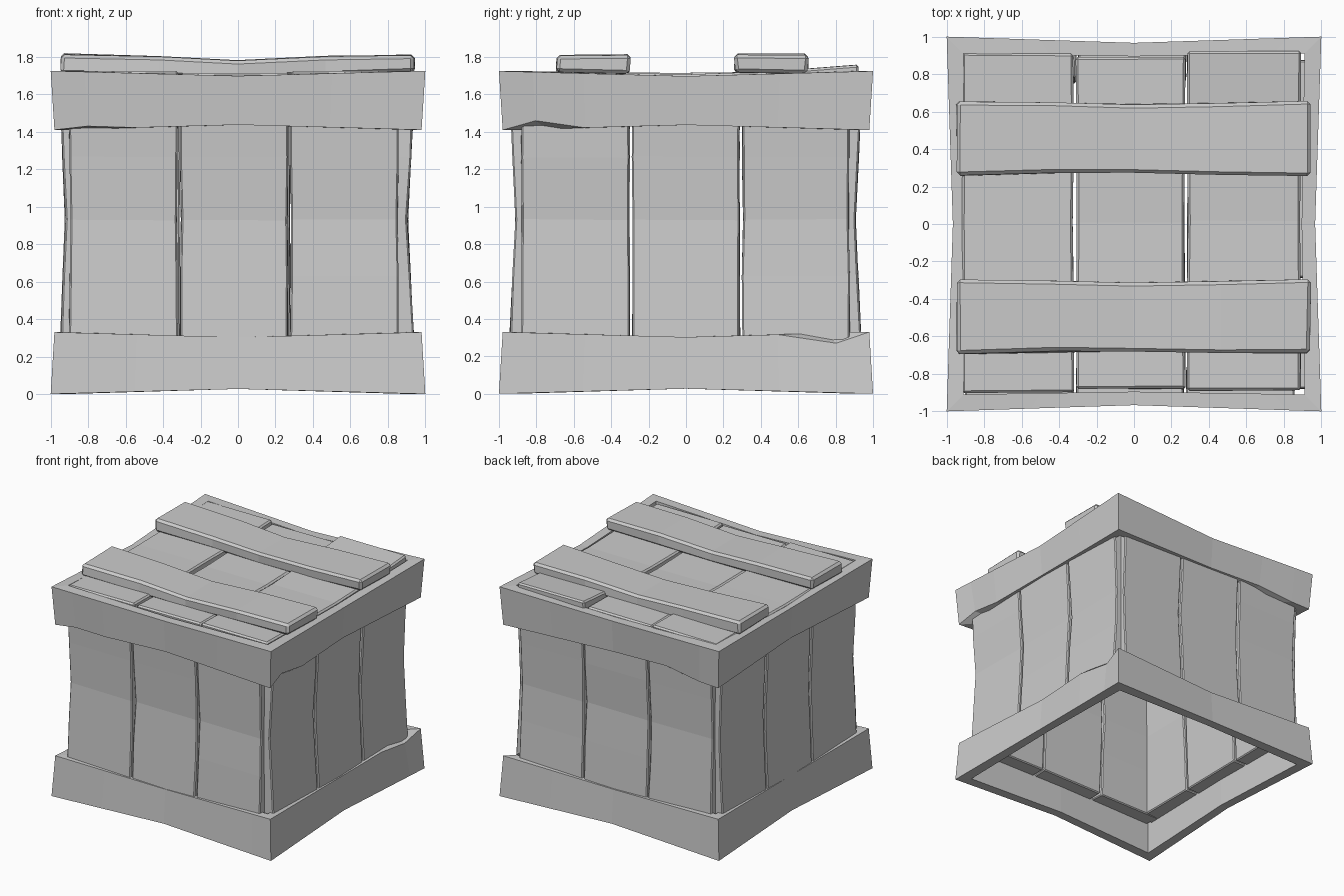
import bpy, bmesh, random
from math import pi
from mathutils import Matrix, Vector

random.seed(4)
cube = bpy.data.objects.get("Cube")
if cube:
    bpy.data.objects.remove(cube)

GREY = (0.6, 0.6, 0.6, 1)
wood = bpy.data.materials.new("plain_grey_wood")
wood.use_nodes = True
wood.diffuse_color = GREY
wood.node_tree.nodes["Principled BSDF"].inputs["Base Color"].default_value = GREY


def finish(name, bm, bevel=0):
    bmesh.ops.recalc_face_normals(bm, faces=bm.faces)
    mesh = bpy.data.meshes.new(name)
    bm.to_mesh(mesh)
    bm.free()
    mesh.materials.append(wood)
    obj = bpy.data.objects.new(name, mesh)
    bpy.context.collection.objects.link(obj)
    if bevel:
        mod = obj.modifiers.new("worn_edges", "BEVEL")
        mod.width = bevel
        mod.segments = 1
        mod.angle_limit = 0.8


def loft(bm, sections, closed):
    """Skin a list of four-point sections, capped or joined in a loop."""
    rows = [[bm.verts.new(p) for p in s] for s in sections]
    pairs = list(zip(rows, rows[1:] + rows[:1])) if closed else list(zip(rows, rows[1:]))
    for a, b in pairs:
        for i in range(4):
            j = (i + 1) % 4
            bm.faces.new((a[i], a[j], b[j], b[i]))
    if not closed:
        bm.faces.new(rows[0])
        bm.faces.new(rows[-1])


def board(name, width, length, outer, thick, place, sag=0.0, pinch=0.01,
          bevel=0.008, rough=0.004, lift=0.0):
    """Bowed board: width on x, length on y, outer face towards z, then placed."""
    (u0, u1), (v0, v1) = width, length
    sections = []
    for t in (-1, -0.45, 0, 0.5, 1):
        mid = 1 - abs(t)
        v = (v0 + v1) / 2 + t * (v1 - v0) / 2
        w = outer - sag * mid + lift * max(0, t - 0.3)
        a, b = u0 + pinch * mid, u1 - pinch * mid
        pts = [(a, v, w - thick), (b, v, w - thick), (b, v, w), (a, v, w)]
        sections.append([place @ (Vector(p) + Vector([random.uniform(-rough, rough)
                                                      for _ in range(3)])) for p in pts])
    bm = bmesh.new()
    loft(bm, sections, False)
    finish(name, bm, bevel)


def frame(name, z0, z1, r0, r1, chips):
    """Square band with bowed sides; chips move outer corners of a section."""
    sections = []
    for side in range(4):
        turn = Matrix.Rotation(side * pi / 2, 4, "Z")
        for t in (-1, -0.82, -0.55, 0, 0.5, 0.82):
            mid = 1 - abs(t)
            bow = 0.033 * mid
            low, high = z0 + 0.027 * mid, z1 - 0.027 * mid
            d_low, d_high = chips.get((side, t), (0, 0))
            inner = 0.91 - 0.015 * mid
            pts = [(t * r0, -r0 + bow + d_low * 0.3, low + d_low),
                   (t * r1, -r1 + bow + d_high * 0.3, high - d_high),
                   (t * inner, -inner, high), (t * inner, -inner, low)]
            sections.append([turn @ Vector(p) for p in pts])
    bm = bmesh.new()
    loft(bm, sections, True)
    finish(name, bm)


# Top and bottom bands, with a few chipped edges
frame("bottom_frame", 0.0, 0.33, 1.0, 0.98, {(1, 0.82): (0, 0.055)})
frame("top_frame", 1.41, 1.725, 0.98, 1.0,
      {(1, -0.82): (0.045, 0), (0, -0.82): (0.015, 0), (2, 0.5): (0.03, 0)})

# Upright thick wall boards, three per side, open underneath
upright = Matrix(((1, 0, 0, 0), (0, 0, -1, 0), (0, 1, 0, 0), (0, 0, 0, 1)))
widths = [(-0.9, -0.324), (-0.308, 0.266), (0.28, 0.855)]
walls = [("front", 0.945, 0.035, 0.0), ("right", 0.94, 0.035, 0.02),
         ("back", 0.938, 0.033, 0.03), ("left", 0.95, 0.028, 0.02)]
for k, (side, outer, sag, shift) in enumerate(walls):
    place = Matrix.Rotation(k * pi / 2, 4, "Z") @ upright
    for n, (a, b) in enumerate(widths):
        board(f"{side}_wall_board_{n + 1}", (a + shift, b + shift), (0.26, 1.6),
              outer, 0.16, place, sag=sag, pinch=0.003)

# Lid boards, running front to back; the last one is sprung at the back
flat = Matrix.Identity(4)
lid = [((-0.92, -0.322), (-0.9, 0.91), 1.727, 0.0),
       ((-0.31, 0.272), (-0.88, 0.89), 1.712, 0.0),
       ((0.285, 0.89), (-0.89, 0.92), 1.722, 0.05)]
for n, (w, length, top, lift) in enumerate(lid):
    board(f"lid_board_{n + 1}", w, length, top, 0.13, flat, sag=0.015,
          pinch=0.002, bevel=0.012, lift=lift)

# Two raised slats across the lid
across = Matrix(((0, 1, 0, 0), (1, 0, 0, 0), (0, 0, 1, 0), (0, 0, 0, 1)))
for name, w in (("front_slat", (-0.69, -0.3)), ("back_slat", (0.26, 0.655))):
    board(name, w, (-0.945, 0.94), 1.815, 0.1, across, sag=0.03,
          pinch=0.014, bevel=0.018, rough=0.007)
